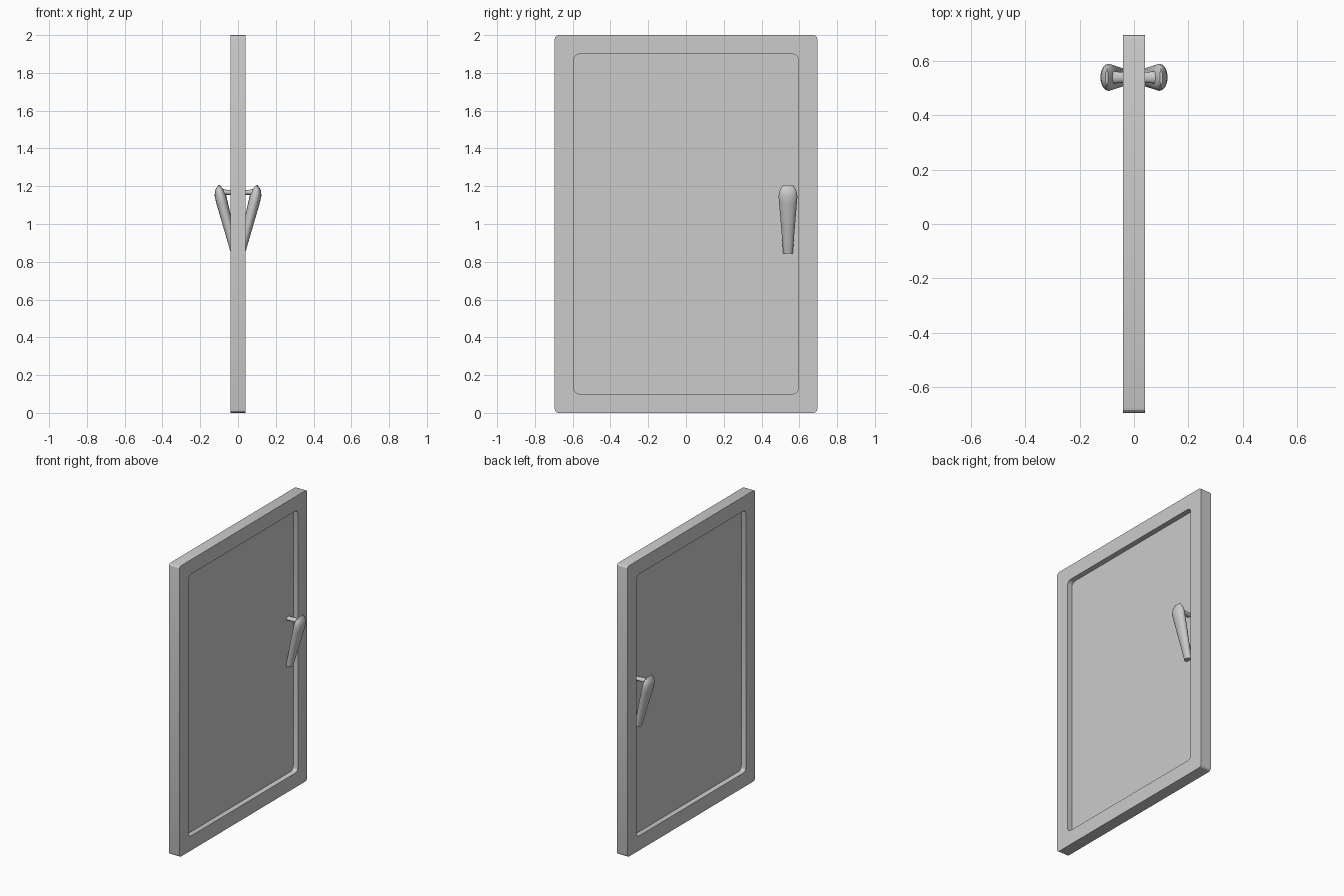
import bpy
import math

cube = bpy.data.objects.get("Cube")
if cube:
    bpy.data.objects.remove(cube, do_unlink=True)

grey = bpy.data.materials.new("light_grey")
grey.use_nodes = True
grey.diffuse_color = (0.6, 0.6, 0.6, 1)
bsdf = next(n for n in grey.node_tree.nodes if n.type == "BSDF_PRINCIPLED")
bsdf.inputs["Base Color"].default_value = grey.diffuse_color


def rounded_rect(x, half_y, half_z, radius, steps=3):
    """Closed loop in the plane at x, centred on z = 1."""
    loop = []
    for corner, (sy, sz) in enumerate([(1, 1), (-1, 1), (-1, -1), (1, -1)]):
        for i in range(steps + 1):
            a = math.pi / 2 * (corner + i / steps)
            loop.append((x, sy * (half_y - radius) + radius * math.cos(a),
                         1 + sz * (half_z - radius) + radius * math.sin(a)))
    return loop


def ellipse(centre, u, v, sides=16):
    """Closed loop around centre, spanned by the half axes u and v."""
    angles = [2 * math.pi * i / sides for i in range(sides)]
    return [tuple(c + a * math.cos(t) + b * math.sin(t)
                  for c, a, b in zip(centre, u, v)) for t in angles]


def loft(name, loops, cap_start=True, angle=30):
    """Skin a row of loops, then mirror it to the other side of the door."""
    n = len(loops[0])
    faces = [(k * n + i, k * n + (i + 1) % n, (k + 1) * n + (i + 1) % n, (k + 1) * n + i)
             for k in range(len(loops) - 1) for i in range(n)]
    faces.append(tuple(range((len(loops) - 1) * n, len(loops) * n)))
    if cap_start:
        faces.append(tuple(reversed(range(n))))
    mesh = bpy.data.meshes.new(name)
    mesh.from_pydata([p for loop in loops for p in loop], [], faces)
    mesh.materials.append(grey)
    obj = bpy.data.objects.new(name, mesh)
    bpy.context.collection.objects.link(obj)
    bpy.ops.object.select_all(action="DESELECT")
    obj.select_set(True)
    bpy.context.view_layer.objects.active = obj
    bpy.ops.object.mode_set(mode="EDIT")
    bpy.ops.mesh.select_all(action="SELECT")
    bpy.ops.mesh.normals_make_consistent(inside=False)
    bpy.ops.object.mode_set(mode="OBJECT")
    bpy.ops.object.shade_smooth_by_angle(angle=math.radians(angle))
    mirror = obj.modifiers.new("both_sides", "MIRROR")
    mirror.use_axis[0] = True
    return obj


# Door: outer edge, frame face, recess wall and sunken panel
outer = (0.695, 1.0, 0.02)
inner = (0.595, 0.9, 0.03)
loft("door_panel", [rounded_rect(0, *outer), rounded_rect(0.04, *outer),
                    rounded_rect(0.04, *inner), rounded_rect(0.004, *inner)],
     cap_start=False, angle=25)

# Handle grip: leaning, tapered oval bar (x, z, half depth, half width)
HANDLE_Y = 0.54
grip = [(0.015, 0.843, 0.022, 0.025), (0.05, 0.98, 0.027, 0.036),
        (0.084, 1.11, 0.031, 0.047), (0.093, 1.15, 0.031, 0.05),
        (0.098, 1.18, 0.023, 0.043), (0.1, 1.206, 0.005, 0.027)]
loft("handle_grip", [ellipse((x, HANDLE_Y, z), (d, 0, 0), (0, w, 0))
                     for x, z, d, w in grip], angle=40)

# Handle peg: short stem joining the grip to the panel
peg = [(0.0, 1.165, 0.02, 0.012), (0.055, 1.167, 0.02, 0.013), (0.085, 1.168, 0.025, 0.018)]
loft("handle_peg", [ellipse((x, HANDLE_Y, z), (0, w, 0), (0, 0, h))
                    for x, z, w, h in peg], angle=40)
